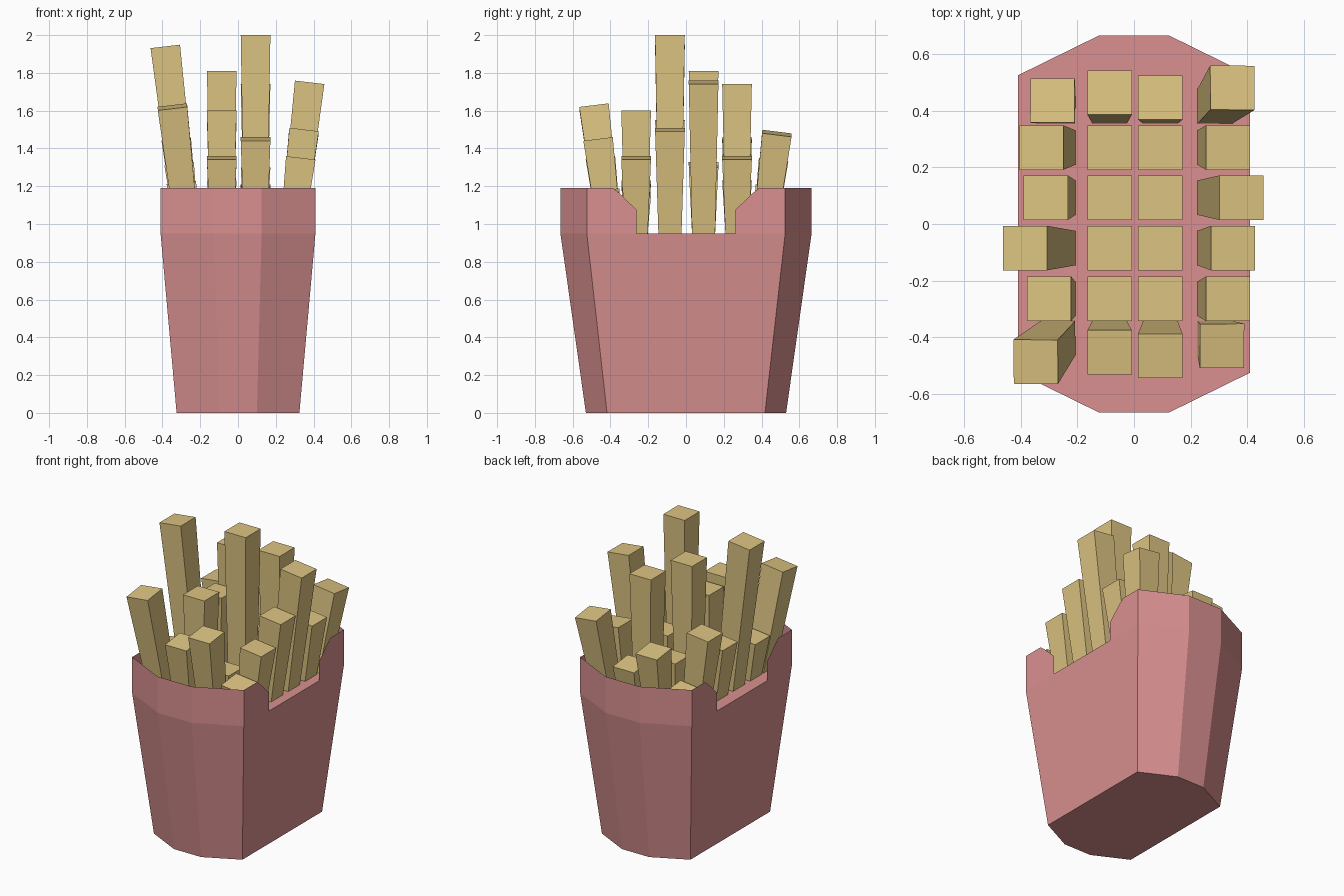
import bpy, bmesh
from mathutils import Vector, Matrix

if "Cube" in bpy.data.objects:
    bpy.data.objects.remove(bpy.data.objects["Cube"])

FLOOR, RIM = 0.95, 1.19


def material(name, color):
    m = bpy.data.materials.new(name)
    m.diffuse_color = color
    m.use_nodes = True
    m.node_tree.nodes["Principled BSDF"].inputs["Base Color"].default_value = m.diffuse_color
    return m


def finish(name, bm, mat):
    me = bpy.data.meshes.new(name)
    bm.to_mesh(me)
    bm.free()
    ob = bpy.data.objects.new(name, me)
    me.materials.append(mat)
    bpy.context.collection.objects.link(ob)
    return ob


pink = material("carton_pink", (0.70, 0.28, 0.28, 1))
gold = material("fry_gold", (0.72, 0.55, 0.22, 1))


# Carton: flared eight-sided body with a filled top
def octagon(bm, x, y, cx, cy, z):
    pts = [(x, -cy), (x, cy), (cx, y), (-cx, y), (-x, cy), (-x, -cy), (-cx, -y), (cx, -y)]
    return [bm.verts.new((px, py, z)) for px, py in pts]


bm = bmesh.new()
bottom = octagon(bm, 0.325, 0.53, 0.10, 0.418, 0)
middle = octagon(bm, 0.41, 0.665, 0.125, 0.525, FLOOR)
top = octagon(bm, 0.41, 0.665, 0.125, 0.525, RIM)
bm.faces.new(bottom[::-1])
bm.faces.new(middle)
for i in range(8):
    j = (i + 1) % 8
    bm.faces.new((bottom[i], bottom[j], middle[j], middle[i]))
    # Thin rim wall, left open on the two long sides
    if i not in (0, 4):
        bm.faces.new((middle[i], middle[j], top[j], top[i]))

# Notched rim pieces on the long sides
notch = [(0.525, FLOOR), (0.525, RIM), (0.385, RIM), (0.355, 1.165), (0.262, 1.075), (0.262, FLOOR)]
for sx in (-1, 1):
    for sy in (-1, 1):
        vs = [bm.verts.new((sx * 0.41, sy * y, z)) for y, z in notch]
        bm.faces.new(vs if sx * sy < 0 else vs[::-1])
bmesh.ops.remove_doubles(bm, verts=bm.verts, dist=0.0005)
bm.normal_update()
for f in bm.faces:
    # Keep every upright face pointing outward
    c = f.calc_center_median()
    if abs(f.normal.z) < 0.9 and f.normal.x * c.x + f.normal.y * c.y < 0:
        f.normal_flip()
finish("carton", bm, pink)


# Fries: tapered sticks, the outer ones leaning outward
def fry(name, x, y, lean_x, lean_y, height):
    axis = Vector((lean_x, lean_y, 1)).normalized()
    length = (height - FLOOR) / axis.z
    bm = bmesh.new()
    bmesh.ops.create_cube(bm, size=1)
    for v in bm.verts:
        w = 0.157 if v.co.z > 0 else 0.122
        v.co = Vector((v.co.x * w, v.co.y * w, (v.co.z + 0.5) * length))
    tilt = Matrix.Rotation(0, 4, 'Z') @ Vector((0, 0, 1)).rotation_difference(axis).to_matrix().to_4x4()
    bm.transform(Matrix.Translation((x, y, FLOOR)) @ tilt)
    finish(name, bm, gold)


columns = [(-0.268, -0.118), (-0.086, 0), (0.093, 0), (0.285, 0.118)]
rows = [(-0.403, -0.125), (-0.264, 0), (-0.085, 0), (0.093, 0), (0.27, 0), (0.415, 0.125)]
heights = [
    (1.62, 1.35, 1.45, 1.17),
    (1.22, 1.60, 1.15, 1.35),
    (1.94, 1.55, 2.00, 1.50),
    (1.32, 1.81, 1.30, 1.75),
    (1.45, 1.23, 1.74, 1.35),
    (1.12, 1.34, 1.20, 1.48),
]
for r, (y, ly) in enumerate(rows):
    for c, (x, lx) in enumerate(columns):
        fry(f"fry_{r + 1}_{c + 1}", x, y, lx, ly, heights[r][c])
